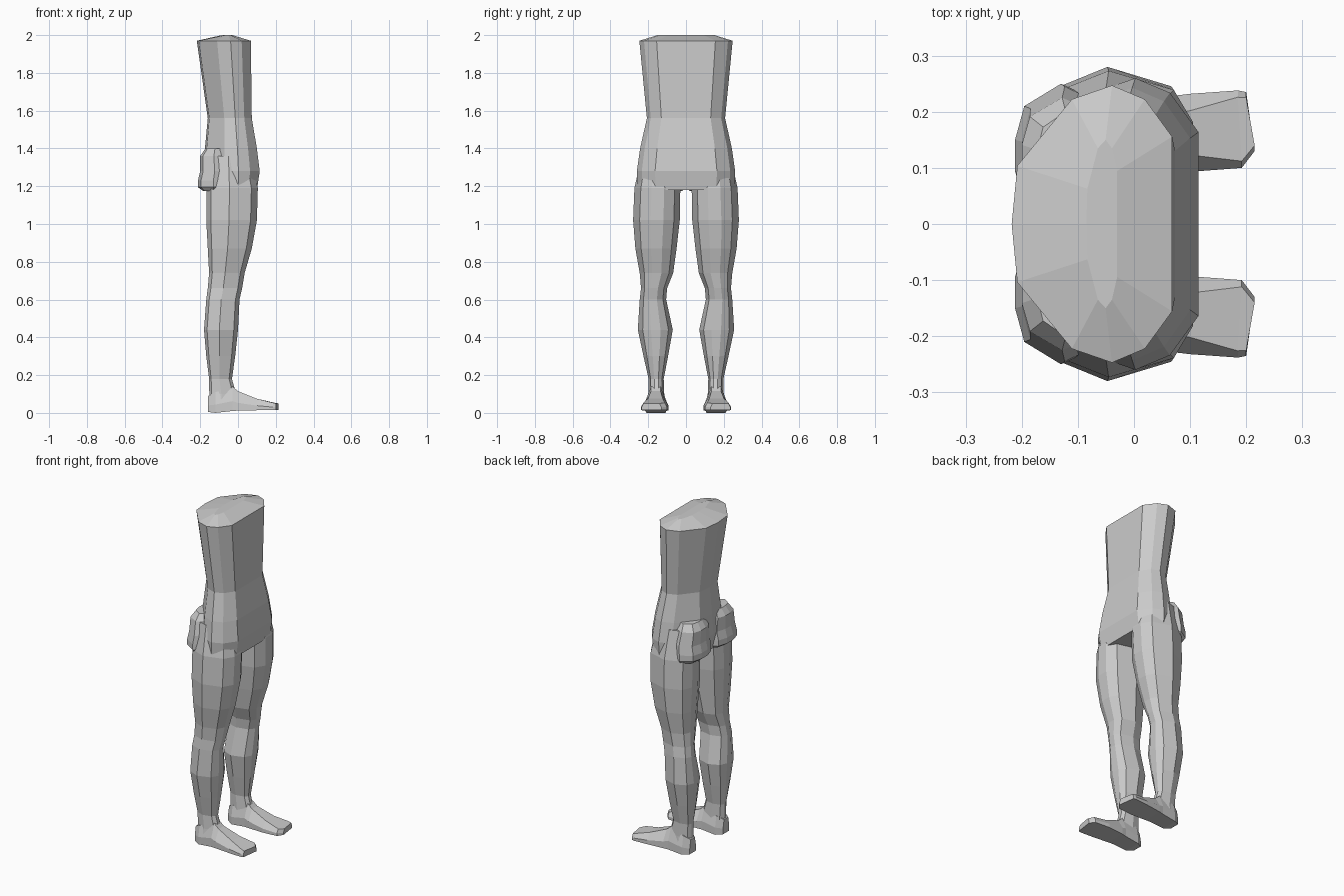
import bpy, bmesh

# Unit cross-sections (x depth, y width)
TORSO = [(1, 0), (1, .63), (.66, .9), (.25, 1), (-.25, .9), (-.93, .42), (-1, 0),
         (-.93, -.42), (-.25, -.9), (.25, -1), (.66, -.9), (1, -.63)]
LIMB = [(1, .25), (.75, .72), (-.1, 1), (-.82, .68), (-1, .2),
        (-1, -.25), (-.8, -.72), (-.1, -1), (.75, -.75), (1, -.3)]


def loft(name, rings, mirror=False):
    """Skin a list of equal-sized point rings and cap both ends."""
    bm = bmesh.new()
    vs = [[bm.verts.new(p) for p in r] for r in rings]
    n = len(vs[0])
    for a, b in zip(vs, vs[1:]):
        for i in range(n):
            j = (i + 1) % n
            bm.faces.new((a[i], a[j], b[j], b[i]))
    bm.faces.new(vs[0])
    bm.faces.new(vs[-1])
    bmesh.ops.recalc_face_normals(bm, faces=bm.faces)
    me = bpy.data.meshes.new(name)
    bm.to_mesh(me)
    bm.free()
    ob = bpy.data.objects.new(name, me)
    bpy.context.collection.objects.link(ob)
    if mirror:
        m = ob.modifiers.new("Mirror", 'MIRROR')
        m.use_axis = (False, True, False)
    return ob


def ring(shape, z, x0, x1, y0, y1):
    """Fit a unit cross-section into the given bounds at height z."""
    return [((x0 + x1) / 2 + u * (x1 - x0) / 2,
             (y0 + y1) / 2 + v * (y1 - y0) / 2, z) for u, v in shape]


# Torso: hips, waist, chest and low ridged cap (z, back, front, half width)
torso = [(1.18, -.165, .10, .255), (1.28, -.185, .115, .26), (1.40, -.175, .10, .243),
         (1.56, -.16, .073, .207), (1.97, -.218, .068, .247), (2.0, -.085, -.03, .15)]
loft("torso", [ring(TORSO, z, a, b, -w, w) for z, a, b, w in torso])

# Legs, hip down to ankle (z, back, front, inner, outer)
leg = [(1.36, -.15, .07, .06, .235), (1.19, -.168, .105, .03, .273),
       (1.02, -.168, .10, .033, .28), (.87, -.16, .073, .05, .268),
       (.74, -.153, .035, .068, .245), (.66, -.16, .022, .10, .238),
       (.60, -.168, .008, .105, .245), (.44, -.18, 0, .07, .255),
       (.30, -.168, -.015, .095, .225), (.18, -.153, -.032, .118, .198),
       (.10, -.152, -.01, .115, .20), (.03, -.15, -.01, .11, .21)]
loft("leg", [ring(LIMB, *s) for s in leg], mirror=True)

# Buttocks, overhanging the back of the thighs
seat = [(1.40, -.172, -.06, .03, .20), (1.36, -.20, -.04, .015, .225),
        (1.28, -.20, -.03, .0, .245), (1.23, -.212, -.03, .0, .25),
        (1.195, -.212, -.03, .0, .25), (1.175, -.185, -.06, .02, .235)]
loft("buttock", [ring(LIMB, *s) for s in seat], mirror=True)

# Feet, heel to toe (x inner, x outer, inner y, outer y, sole z, top z, top inset)
foot = [(-.158, -.158, .13, .19, .005, .09, .01), (-.12, -.12, .108, .21, 0, .11, .012),
        (-.03, -.03, .105, .215, .01, .14, .03), (0, 0, .10, .22, .012, .115, .035),
        (.10, .10, .093, .232, .014, .075, .03), (.192, .185, .10, .238, .015, .054, .012),
        (.215, .20, .13, .235, .016, .05, .01)]
rings = []
for xi, xo, yi, yo, z0, z1, t in foot:
    zm = z0 + (z1 - z0) * .4
    rings.append([(xi, yi, z0), (xo, yo, z0), (xo, yo, zm),
                  (xo, yo - t, z1), (xi, yi + t, z1), (xi, yi, zm)])
loft("foot", rings, mirror=True)
